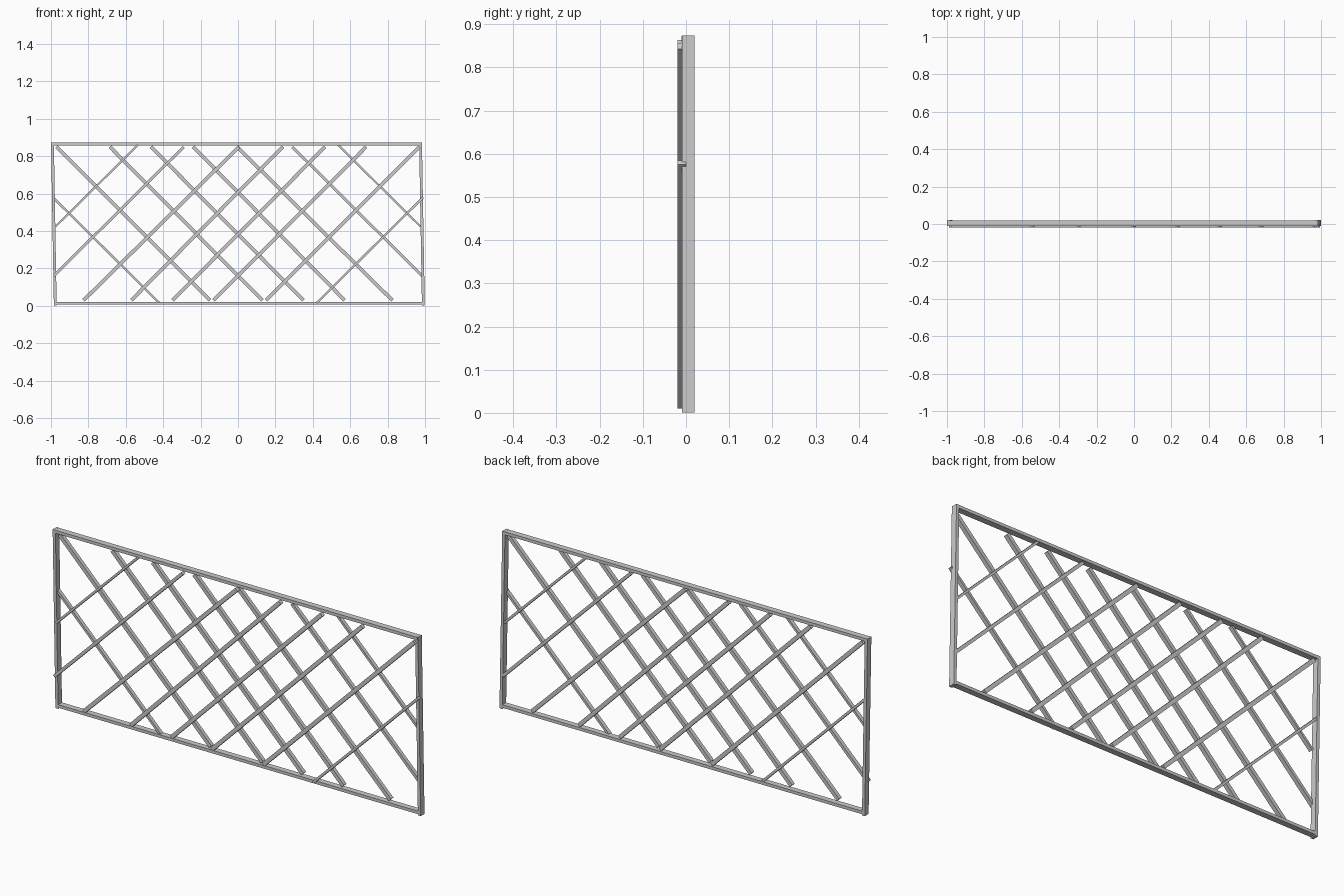
import bpy, bmesh
from mathutils import Vector

if "Cube" in bpy.data.objects:
    bpy.data.objects.remove(bpy.data.objects["Cube"])


def bar(name, a, b, width, y0, y1):
    """Square-cut bar running from a to b in the xz plane, between depths y0 and y1."""
    a, b = Vector((a[0], 0, a[1])), Vector((b[0], 0, b[1]))
    d = (b - a).normalized()
    side = Vector((-d.z, 0, d.x)) * width / 2
    bm = bmesh.new()
    loop = [bm.verts.new(p + Vector((0, y0, 0)))
            for p in (a - side, b - side, b + side, a + side)]
    face = bm.faces.new(loop)
    ext = bmesh.ops.extrude_face_region(bm, geom=[face])
    verts = [g for g in ext["geom"] if isinstance(g, bmesh.types.BMVert)]
    bmesh.ops.translate(bm, verts=verts, vec=(0, y1 - y0, 0))
    bmesh.ops.recalc_face_normals(bm, faces=bm.faces)
    mesh = bpy.data.meshes.new(name)
    bm.to_mesh(mesh)
    bm.free()
    ob = bpy.data.objects.new(name, mesh)
    bpy.context.collection.objects.link(ob)
    return ob


# Outer frame, with slightly leaning posts
bar("top_rail", (-0.995, 0.866), (0.98, 0.866), 0.015, -0.01, 0.02)
bar("bottom_rail", (-0.98, 0.014), (0.99, 0.014), 0.015, -0.0095, 0.0195)
bar("left_post", (-0.992, 0.874), (-0.977, 0.001), 0.015, -0.0098, 0.0202)
bar("right_post", (0.976, 0.874), (0.991, 0.001), 0.015, -0.0098, 0.0202)

# Falling slats: top end, bottom end, width
slats = [
    ((-0.99, 0.58), (-0.42, 0.015), 0.012),
    ((-0.97, 0.85), (-0.15, 0.03), 0.019),
    ((-0.685, 0.85), (0.13, 0.03), 0.019),
    ((-0.465, 0.85), (0.35, 0.03), 0.019),
    ((-0.24, 0.85), (0.57, 0.03), 0.019),
    ((-0.005, 0.85), (0.825, 0.03), 0.019),
    ((0.29, 0.85), (0.985, 0.16), 0.015),
    ((0.535, 0.86), (0.975, 0.425), 0.011),
]

# Two crossing layers: rising slats in front mirror the falling ones behind
for i, (a, b, w) in enumerate(slats):
    bar(f"falling_slat_{i}", a, b, w, -0.001, 0.018)
    bar(f"rising_slat_{i}", (-a[0], a[1]), (-b[0], b[1]), w, -0.02, 0.0)
